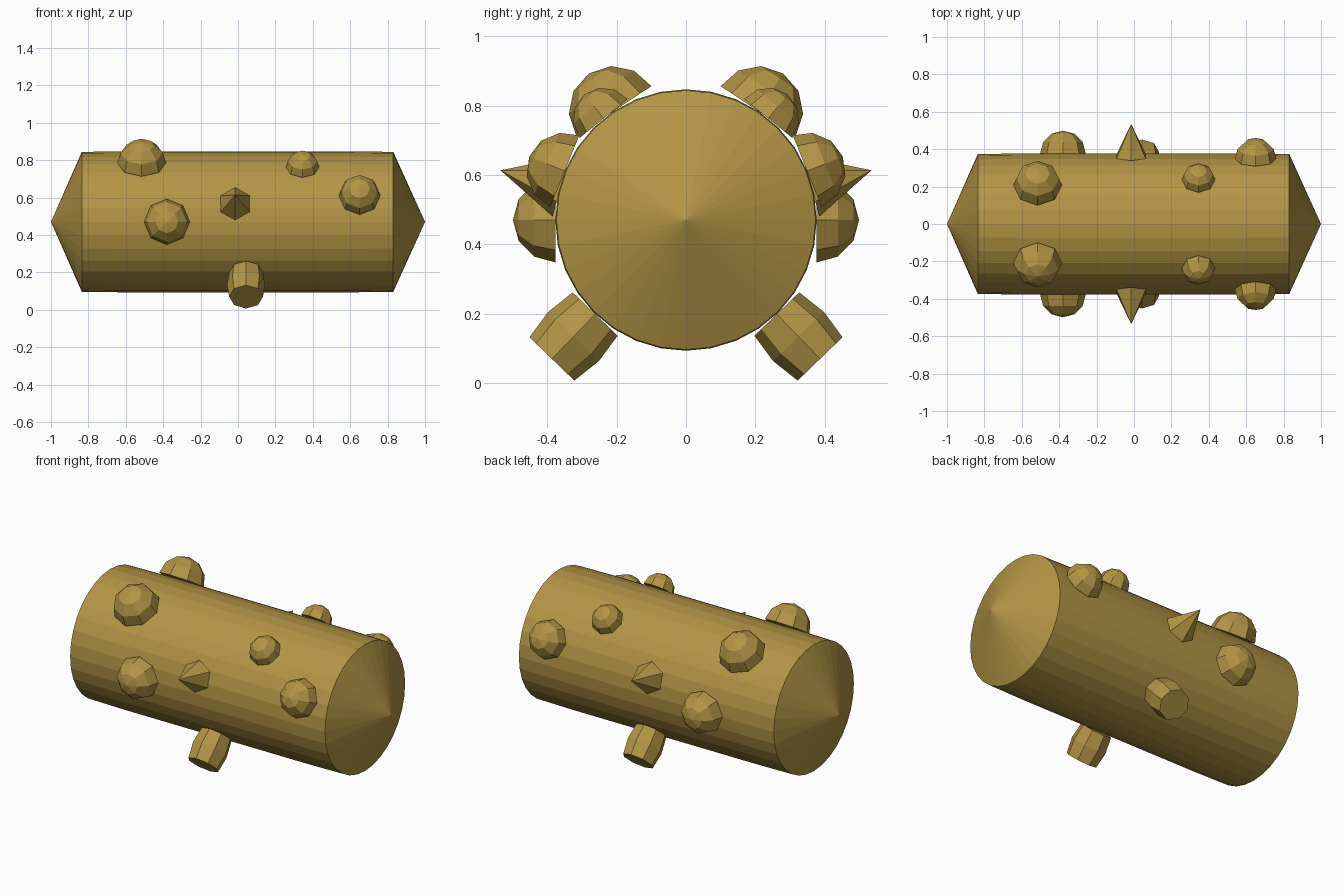
import bpy, bmesh
from math import sin, cos, radians, pi
from mathutils import Matrix, Vector

if "Cube" in bpy.data.objects:
    bpy.data.objects.remove(bpy.data.objects["Cube"])

AXIS_Z = 0.47   # height of the body's long axis
mat = bpy.data.materials.new("ochre")
mat.diffuse_color = (0.45, 0.30, 0.06, 1)
mat.use_nodes = True
mat.node_tree.nodes["Principled BSDF"].inputs["Base Color"].default_value = mat.diffuse_color


def lathe(name, profile, sides, matrix, phase=0.0):
    """Flat-shaded solid turned around local Z from (radius, height) pairs."""
    bm = bmesh.new()
    rings = []
    for r, h in profile:
        if r == 0:
            rings.append([bm.verts.new((0, 0, h))])
        else:
            rings.append([bm.verts.new((r * cos(phase + 2 * pi * i / sides),
                                        r * sin(phase + 2 * pi * i / sides), h))
                          for i in range(sides)])
    for a, b in zip(rings, rings[1:]):
        for i in range(sides):
            j = (i + 1) % sides
            if len(a) == 1:
                bm.faces.new((a[0], b[j], b[i]))
            elif len(b) == 1:
                bm.faces.new((a[i], a[j], b[0]))
            else:
                bm.faces.new((a[i], a[j], b[j], b[i]))
    for ring in (rings[0], rings[-1]):
        if len(ring) > 1:
            bm.faces.new(ring)
    bm.transform(matrix)
    bmesh.ops.recalc_face_normals(bm, faces=bm.faces)
    me = bpy.data.meshes.new(name)
    bm.to_mesh(me)
    bm.free()
    me.materials.append(mat)
    ob = bpy.data.objects.new(name, me)
    bpy.context.collection.objects.link(ob)
    return ob


def radial_pair(name, profile, sides, x, angle, dist):
    """Part pointing out of the body at an angle above horizontal, on both sides."""
    for side, s in (("front", -1), ("back", 1)):
        a = radians(angle)
        out = Vector((0, s * cos(a), sin(a)))
        up = Vector((0, -s * sin(a), cos(a)))
        across = out.cross(up)
        m = Matrix((up, across, out)).transposed().to_4x4()
        m.translation = Vector((x, 0, AXIS_Z)) + out * dist
        lathe(f"{name}_{side}", profile, sides, m)


def dome(r):
    return [(r * cos(radians(t)), r * sin(radians(t))) for t in (0, 30, 60)] + [(0, r)]


# Drum body with a conical cap at each end
lathe("body", [(0, -1), (0.374, -0.835), (0.377, -0.6), (0.377, 0.6), (0.374, 0.83), (0, 1)],
      32, Matrix.Translation((0, 0, AXIS_Z)) @ Matrix.Rotation(pi / 2, 4, 'Y'))

# Faceted dome studs: name, x, angle, radius
for name, x, angle, r in (("upper_large_stud", -0.515, 56.5, 0.13),
                          ("side_stud", -0.38, 0, 0.122),
                          ("upper_small_stud", 0.345, 51, 0.089),
                          ("end_stud", 0.65, 22, 0.111)):
    radial_pair(name, dome(r), 8, x, angle, 0.377)

# Side spikes
radial_pair("spike", [(0.09, 0), (0, 0.18)], 6, -0.015, 15, 0.374)

# Barrel-shaped feet
radial_pair("foot", [(0.09, 0), (0.102, 0.09), (0.09, 0.18)], 8, 0.043, -46, 0.377)
